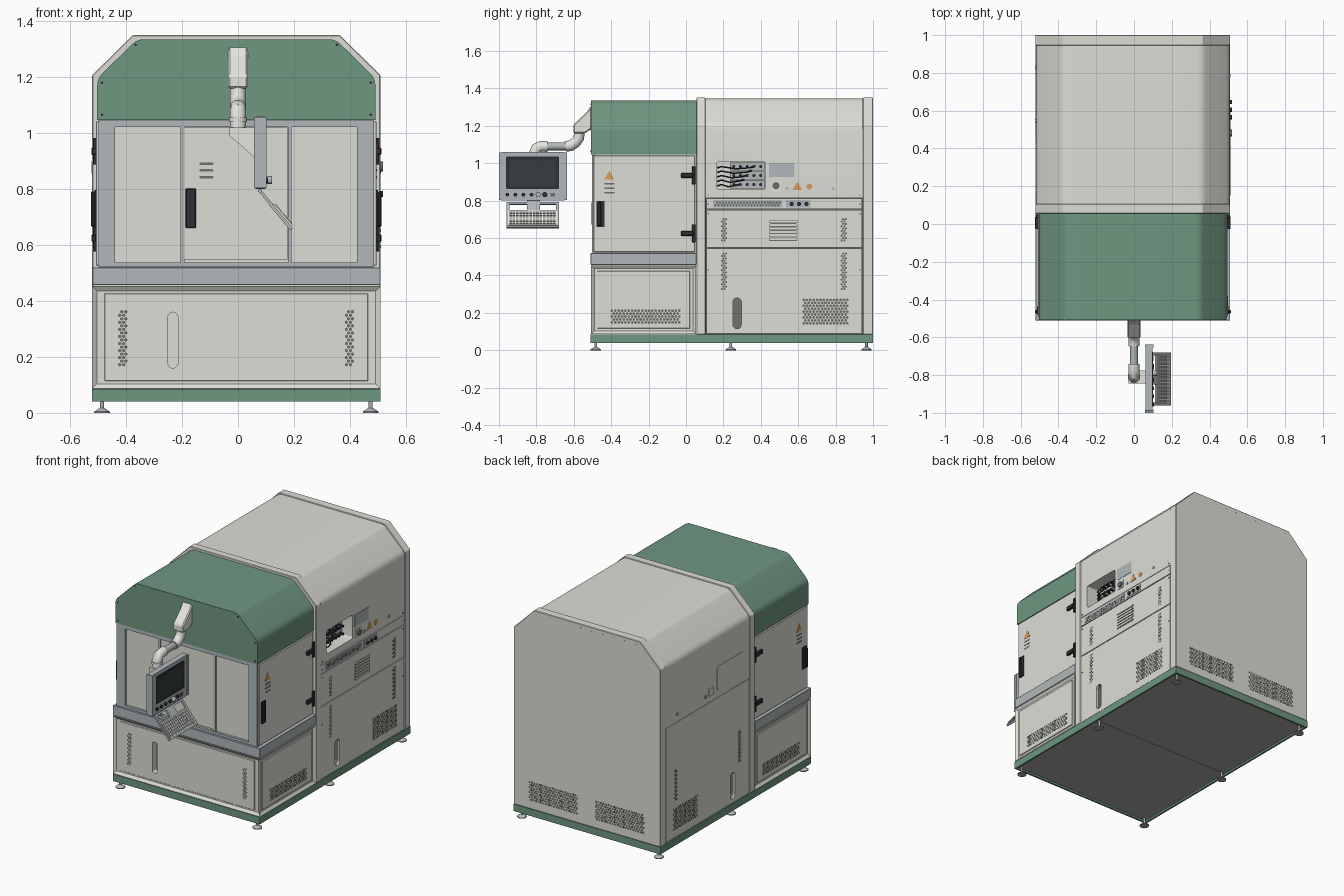
import bpy, bmesh
from math import pi, cos, sin, radians
from mathutils import Matrix, Vector

if "Cube" in bpy.data.objects:
    bpy.data.objects.remove(bpy.data.objects["Cube"])

CX = -0.006  # cabinet centre line

def mat(name, r, g, b):
    m = bpy.data.materials.new(name)
    m.diffuse_color = (r, g, b, 1)
    m.use_nodes = True
    m.node_tree.nodes["Principled BSDF"].inputs["Base Color"].default_value = m.diffuse_color
    return m

LIGHT = mat("warm_grey", .73, .73, .68)
GREEN = mat("green", .16, .31, .22)
STEEL = mat("blue_grey", .44, .48, .50)
DARK = mat("dark", .03, .03, .035)
HOLE = mat("hole", .16, .16, .15)
UNDER = mat("underside", .40, .39, .37)
ORANGE = mat("orange", .68, .34, .10)
WHITE = mat("pale", .78, .78, .74)

# Face frames: (u, v) lies in the named plane, d is the outward offset
FACE = {
    'F': lambda u, v, d: (u, -d, v), 'B': lambda u, v, d: (u, d, v),
    'R': lambda u, v, d: (CX + d, u, v), 'L': lambda u, v, d: (CX - d, u, v),
    'T': lambda u, v, d: (u, v, d), 'X': lambda u, v, d: (d, u, v)}

def finish(name, bm, m):
    bmesh.ops.recalc_face_normals(bm, faces=bm.faces)
    me = bpy.data.meshes.new(name)
    bm.to_mesh(me)
    bm.free()
    ob = bpy.data.objects.new(name, me)
    bpy.context.collection.objects.link(ob)
    me.materials.append(m)
    return ob

def prism(name, f, polys, d0, d1, m=LIGHT, bevel=0):
    bm = bmesh.new()
    for pts in polys:
        a = [bm.verts.new(FACE[f](u, v, d0)) for u, v in pts]
        b = [bm.verts.new(FACE[f](u, v, d1)) for u, v in pts]
        bm.faces.new(a)
        bm.faces.new(b)
        for i in range(len(a)):
            j = (i + 1) % len(a)
            bm.faces.new((a[i], a[j], b[j], b[i]))
    if bevel:
        bmesh.ops.recalc_face_normals(bm, faces=bm.faces)
        bmesh.ops.bevel(bm, geom=bm.edges[:], offset=bevel, segments=1, affect='EDGES')
    return finish(name, bm, m)

def rect(u0, u1, v0, v1):
    return [(u0, v0), (u1, v0), (u1, v1), (u0, v1)]

def ngon(u, v, r, n=16, a0=0):
    return [(u + r * cos(a0 + 2 * pi * i / n), v + r * sin(a0 + 2 * pi * i / n)) for i in range(n)]

def rrect(u0, u1, v0, v1, r, n=5):
    pts = []
    for k, (u, v) in enumerate([(u1 - r, v1 - r), (u0 + r, v1 - r), (u0 + r, v0 + r), (u1 - r, v0 + r)]):
        pts += [(u + r * cos(pi / 2 * (k + i / n)), v + r * sin(pi / 2 * (k + i / n))) for i in range(n + 1)]
    return [p for i, p in enumerate(pts) if (Vector(p) - Vector(pts[i - 1])).length > 1e-5]

def vent(name, f, u0, u1, v0, v1, d, p=.018):
    polys, row, v = [], 0, v0 + p / 2
    while v < v1:
        u = u0 + p / 2 + (p / 2 if row % 2 else 0)
        while u < u1:
            polys.append(ngon(u, v, p * .45, 6, pi / 6))
            u += p
        v += p * .87
        row += 1
    prism(name, f, polys, d - .002, d + .0007, HOLE)

def cut(targets, f, pts, d0, d1):
    c = prism("cutter", f, [pts], d0, d1, LIGHT)
    c.hide_render = True
    for ob in targets:
        md = ob.modifiers.new("cut", 'BOOLEAN')
        md.object, md.operation, md.solver = c, 'DIFFERENCE', 'EXACT'
        bpy.context.view_layer.objects.active = ob
        bpy.ops.object.modifier_apply(modifier="cut")
    bpy.data.objects.remove(c)

def smooth(ob, deg=40):
    bpy.ops.object.select_all(action='DESELECT')
    ob.select_set(True)
    bpy.context.view_layer.objects.active = ob
    if ob.type == 'CURVE':
        bpy.ops.object.convert(target='MESH')
    bpy.ops.object.shade_smooth_by_angle(angle=radians(deg))

def tube(name, pts, r, m=WHITE, res=4):
    cu = bpy.data.curves.new(name, 'CURVE')
    cu.dimensions, cu.bevel_depth, cu.bevel_resolution, cu.use_fill_caps = '3D', r, res, True
    s = cu.splines.new('POLY')
    s.points.add(len(pts) - 1)
    for q, p in zip(s.points, pts):
        q.co = (*p, 1)
    ob = bpy.data.objects.new(name, cu)
    bpy.context.collection.objects.link(ob)
    cu.materials.append(m)
    smooth(ob)

def profile(w, z0, zs, wt, zt, r=0):  # chamfered-top section, bends rounded by r
    raw = [Vector(p) for p in ((w, zs), (wt, zt), (-wt, zt), (-w, zs))]
    ends = [Vector((w, z0))] + raw + [Vector((-w, z0))]
    pts = [ends[0]]
    for a, b, c in zip(ends, ends[1:], ends[2:]):
        p, q = b + (a - b).normalized() * r, b + (c - b).normalized() * r
        ts = [i / 4 for i in range(5)] if r else [0]
        pts += [p * (1 - t) ** 2 + b * 2 * t * (1 - t) + q * t * t for t in ts]
    return [(CX + p.x, p.y) for p in pts + [ends[-1]]]

# Base frame, underside and feet
W = .515
x0, x1 = CX - W, CX + W
prism("base_frame", 'T', [rect(x0, x0 + .012, -.51, 1), rect(x1 - .012, x1, -.51, 1),
      rect(x0 + .012, x1 - .012, -.51, -.498), rect(x0 + .012, x1 - .012, .988, 1)], .04, .085, GREEN)
prism("bottom_plate", 'T', [rect(x0 + .012, x1 - .012, -.498, .238), rect(x0 + .012, x1 - .012, .24, .988)], .052, .085, UNDER)
for x in (x0 + .035, x1 - .035):
    for y in (-.483, .24, .965):
        prism("foot_pad", 'T', [ngon(x, y, .028, 20)], 0, .005, UNDER)
        bm = bmesh.new()
        bmesh.ops.create_cone(bm, cap_ends=True, segments=20, radius1=.027, radius2=.009, depth=.012,
                              matrix=Matrix.Translation((x, y, .011)))
        finish("foot_cone", bm, STEEL)
        prism("foot_stem", 'T', [ngon(x, y, .007)], .015, .055, STEEL)

# Rear cabinet: lower core, folded upper shell, two edge frames, side panels
core = prism("rear_core", 'T', [rect(CX - .503, CX + .503, .08, .97)], .085, .82, HOLE)
shell = prism("rear_upper_shell", 'B', [profile(.512, .815, 1.205, .368, 1.345, .025)], .08, .97)
prism("front_edge_frame", 'B', [profile(W, .085, 1.207, .37, 1.35)], .055, .105, LIGHT, .003)
prism("back_edge_frame", 'B', [profile(W, .085, 1.207, .37, 1.35)], .945, 1.0, LIGHT, .003)
P0, P1 = .109, .941
prism("control_strip", 'R', [rect(P0, P1, .755, .811)], .5, .513)
prism("middle_side_panel", 'R', [rect(P0, P1, .549, .750)], .5, .512)
lower_r = prism("lower_side_panel", 'R', [rect(P0, P1, .089, .544)], .5, .512)
lower_l = prism("lower_left_panel", 'L', [rect(P0, P1, .089, .811)], .5, .512)
cut([shell], 'R', rrect(.165, .425, .86, 1.01, .012), .40, .55)
smooth(shell, 30)
slot = rrect(.25, .296, .115, .28, .023)
cut([core, lower_r], 'R', slot, .47, .55)
cut([core, lower_l], 'L', slot, .47, .55)

for f in 'RL':
    vent("side_grille", f, .62, .87, .135, .28, .512)
    for u in (.185, .825):
        vent("side_vent_column", f, u, u + .034, .32, .52, .512, .0145)
for u in (.185, .825):
    vent("middle_vent_column", 'R', u, u + .034, .58, .71, .512, .0145)
prism("louvre_slots", 'R', [rrect(.443, .597, .584 + i * .019, .601 + i * .019, .008) for i in range(6)], .508, .5128, HOLE)
prism("louvre", 'R', [rrect(.447, .593, .589 + i * .019, .600 + i * .019, .005) for i in range(6)], .508, .517, LIGHT)
prism("strip_plates", 'R', [rect(.145, .515, .763, .803), rect(.535, .665, .763, .803)], .51, .515, STEEL)
vent("strip_grille", 'R', .15, .51, .767, .797, .515, .016)
prism("strip_knobs", 'R', [ngon(u, .782, .011) for u in (.565, .605, .645)], .51, .524, DARK)
prism("rating_plate", 'R', [rect(.445, .58, .925, 1.0)], .51, .514, STEEL)
prism("socket_plate", 'R', [rect(.457, .505, .855, .905)], .51, .516, WHITE)
prism("socket", 'R', [ngon(.481, .88, .018)], .515, .525, HOLE)
prism("port_caps", 'R', [ngon(.54, .865, .009), ngon(.785, .865, .008)], .51, .517, STEEL)
prism("side_warning_marks", 'R', [ngon(.595, .872, .03, 3, pi / 2), ngon(.66, .875, .017, 6)], .511, .514, ORANGE)
prism("left_cover_plate", 'L', [rrect(.16, .43, .86, 1.01, .015)], .51, .515, LIGHT)
prism("left_socket_box", 'L', [rect(.475, .515, .855, .9)], .51, .518, WHITE)
prism("left_port_caps", 'L', [ngon(.545, .865, .01), ngon(.83, .865, .009)], .51, .517, STEEL)
prism("panel_bolts", 'R', [ngon(u, v, .004, 8) for u in (.12, .93) for v in (.83, .78, .73, .43)], .511, .515, HOLE)

# Connector bay with cables
prism("connector_blocks", 'R', [rect(.235, .42, .866 + i * .048, .909 + i * .048) for i in range(3)], .40, .44, STEEL)
prism("connectors", 'R', [ngon(.255 + k * .036, .886 + i * .048, .008, 10) for k in range(5) for i in range(3)], .43, .465, DARK)
for i in range(5):
    z = .88 + i * .024
    tube("cable", [(CX + .41, .17, z), (CX + .45, .19, z + .006), (CX + .48, .225 + .01 * i, z - .006),
                   (CX + .475, .26 + .02 * i, z), (CX + .445, .29 + .02 * i, z + .008)], .004, DARK, 2)

# Back grilles and bolts
vent("back_grille_right", 'B', .055, .40, .135, .26, 1.0)
vent("back_grille_left", 'B', -.41, -.065, .135, .26, 1.0)
prism("back_bolts", 'B', [ngon(-.35 + .7 * i / 9, 1.325, .003, 6) for i in range(10)], .998, 1.0005, HOLE)

# Front lower cabinet with sloped frames around the doors
low = prism("front_lower_cabinet", 'T', [rect(x0, x1, -.507, .054)], .087, .453)
bm = bmesh.new()
bm.from_mesh(low.data)
bm.normal_update()
bmesh.ops.inset_individual(bm, faces=[f for f in bm.faces if abs(f.normal.x) > .9 or f.normal.y < -.9],
                           thickness=.024, depth=-.012)
bm.to_mesh(low.data)
bm.free()
door = prism("lower_door", 'F', [rect(-.477, .465, .114, .427)], .48, .501, LIGHT, .002)
cut([low, door], 'F', rrect(-.25, -.215, .16, .36, .0175), .46, .52)
for u in (-.43, .38):
    vent("front_vent_column", 'F', u, u + .034, .165, .37, .501, .0145)
for f in 'RL':
    prism("lower_side_door", f, [rect(-.474, .022, .116, .424)], .49, .509, LIGHT, .002)
    vent("lower_side_grille", f, -.405, -.03, .14, .215, .509)
prism("grey_band", 'T', [rect(x0, x1, -.51, .055)], .457, .52, STEEL, .002)

# Work chamber: core, front frame, centre door
prism("chamber_core", 'T', [rect(CX - .49, CX + .49, -.488, .056)], .52, 1.046)
prism("front_window_frame", 'F', [rect(-.498, -.44, .522, 1.045), rect(.425, .486, .522, 1.045),
      rect(-.44, .425, 1.022, 1.045), rect(-.44, .425, .522, .537)], .48, .503, STEEL)
prism("front_rails", 'F', [rect(-.206, -.192, .537, 1.022), rect(.178, .192, .537, 1.022)], .48, .500, STEEL)
prism("front_centre_door", 'F', [rect(-.191, .177, .548, 1.02)], .48, .496, LIGHT)
slits = lambda u, w: [rrect(u - w / 2, u + w / 2, v, v + .009, .004) for v in (.838, .862, .886)]
prism("front_door_slits", 'F', slits(-.113, .05), .494, .498, HOLE)
prism("front_handle", 'F', [rect(-.187, -.15, .66, .802)], .485, .5, DARK, .003)
prism("front_handle_grip", 'F', [rect(-.182, -.168, .672, .79)], .495, .504, DARK)

# Side doors, hinges, handles (both sides)
for f in 'RL':
    prism("side_door", f, [rect(-.494, .048, .526, 1.041)], .48, .501, LIGHT, .002)
    prism("side_handle_plate", f, [rect(-.478, -.437, .66, .797)], .5, .507, DARK)
    prism("side_handle_grip", f, [rect(-.474, -.455, .665, .792)], .505, .519, DARK, .004)
    for z in (.625, .935):
        prism("hinge", f, [rect(.032, .05, z - .048, z + .048)], .5, .512, DARK, .002)
        prism("hinge_arm", f, [rect(-.026, .04, z - .013, z + .013)], .5, .518, DARK, .003)
    prism("side_warning_mark", f, [ngon(-.41, .928, .032, 3, pi / 2)], .5, .503, ORANGE)
    prism("side_door_slits", f, slits(-.41, .055), .5, .502, HOLE)

# Green hood
smooth(prism("hood", 'B', [profile(.497, 1.047, 1.195, .355, 1.335, .025)], -.508, .056, GREEN), 30)
prism("hood_bolts", 'F', [ngon(CX + s * u, v, .005, 8) for s in (1, -1) for u, v in
      ((.48, 1.18), (.36, 1.315), (.48, 1.065))], .506, .510, DARK)

# Swing arm
prism("arm_wall_bracket", 'X', [[(-.505, 1.31), (-.53, 1.275), (-.602, 1.205), (-.602, 1.16), (-.54, 1.16), (-.505, 1.185)]],
      -.035, .035, WHITE, .006)
tube("arm_upper_elbow", [(0, -.571, 1.165), (0, -.573, 1.135), (0, -.59, 1.112), (0, -.615, 1.094), (0, -.645, 1.09)], .029)
tube("arm_pipe", [(0, -.63, 1.09), (0, -.76, 1.09)], .021, STEEL)
tube("arm_lower_elbow", [(0, -.74, 1.09), (0, -.775, 1.09), (0, -.80, 1.08), (0, -.81, 1.055), (0, -.81, 1.015)], .029)
prism("arm_cap", 'T', [ngon(0, -.81, .033, 24)], 1.04, 1.055, WHITE)
prism("screen_bracket", 'B', [[(-.03, 1.02), (.062, 1.02), (.062, .905), (.045, .925), (-.03, .99)]], -.845, -.775, WHITE)

# Operator screen facing the right side
prism("screen_body", 'X', [rrect(-.992, -.645, .80, 1.06, .01)], .062, .098, STEEL)
prism("screen_end_rails", 'X', [rect(-1, -.982, .803, 1.057), rect(-.655, -.637, .803, 1.057)], .058, .102, STEEL)
prism("screen_glass", 'X', [rrect(-.962, -.678, .862, 1.037, .008)], .095, .1, DARK)
prism("screen_display", 'X', [rect(-.945, -.695, .875, 1.02)], .099, .101, mat("display", .035, .045, .05))
prism("screen_buttons", 'X', [ngon(-.955 + .043 * i, .832, .010, 14) for i in range(4)]
      + [ngon(-.755, .832, .014, 14)], .095, .107, DARK)
prism("screen_key_switch", 'X', [ngon(-.79, .832, .014, 14)], .095, .122, STEEL)
prism("screen_ports", 'X', [rect(-.725, -.70, .822, .842)], .095, .103, HOLE)
prism("screen_front_bolts", 'F', [ngon(.08, z, .004, 8) for z in (.83, .88, .93, .98, 1.03)], .998, 1.0, HOLE)

# Tilted keyboard tray
tilt = Matrix.Translation((.075, 0, .798)) @ Matrix.Rotation(radians(50), 4, 'Y')

def tilted(name, rects, d0, d1, m):
    prism(name, 'T', rects, d0, d1, m).data.transform(tilt)

tilted("tray_arms", [rect(.012, .07, -.96, -.945), rect(.012, .07, -.695, -.68), rect(0, .07, -.85, -.78),
                     rect(.012, .024, -.945, -.695)], -.006, .005, STEEL)
tilted("tray_plate", [rect(.066, .184, -.96, -.68)], -.008, .004, STEEL)
tilted("keyboard", [rect(.074, .176, -.952, -.688)], .004, .010, WHITE)
tilted("keys", [rect(.08 + r * .0185, .095 + r * .0185, -.945 + c * .018, -.931 + c * .018)
                for r in range(5) for c in range(14)], .009, .013, UNDER)
